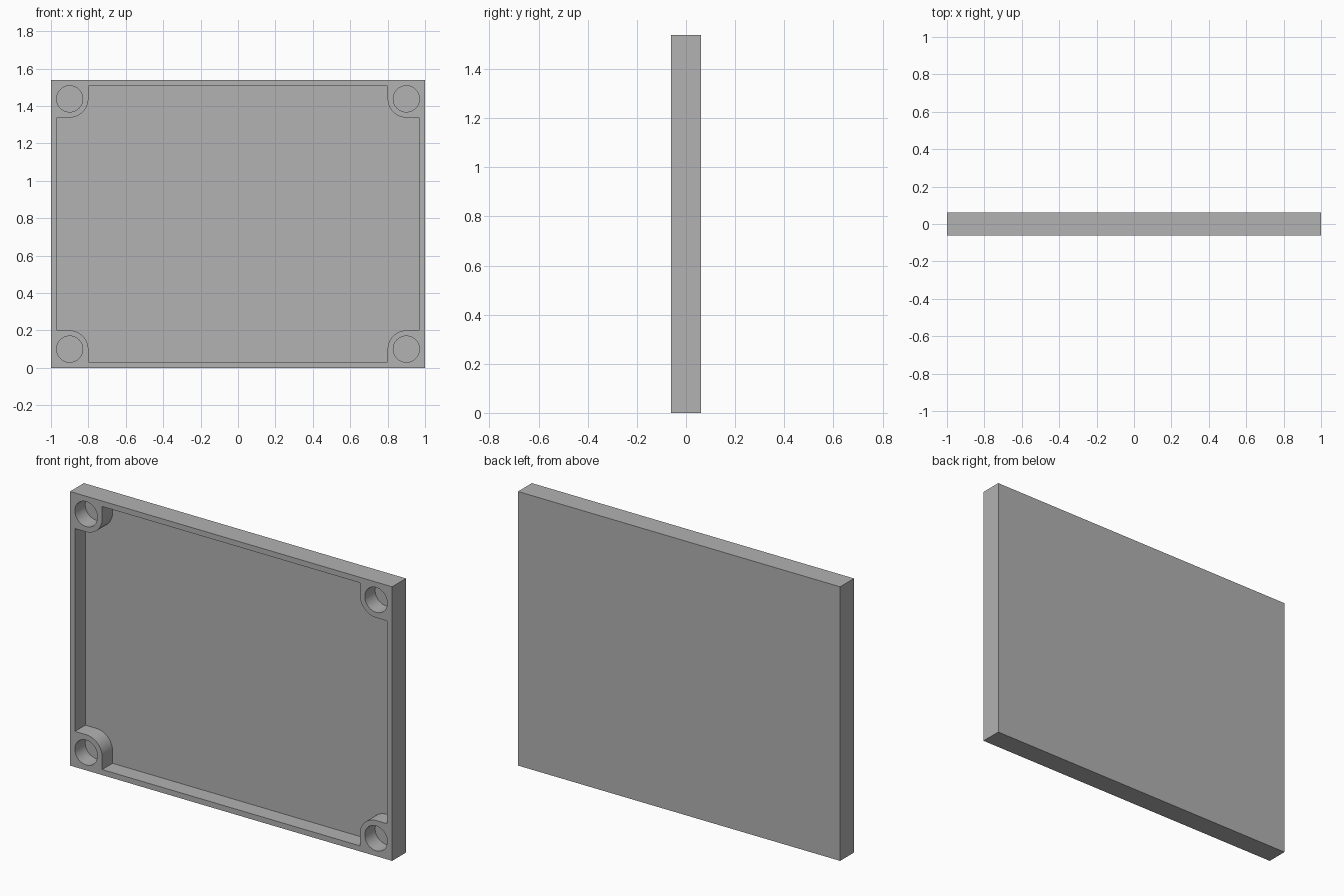
import bpy
import bmesh
import math

cube = bpy.data.objects.get("Cube")
if cube:
    bpy.data.objects.remove(cube, do_unlink=True)

# Overall sizes
W, H, D = 2.0, 1.538, 0.123
WALL = 0.031            # rim and back panel thickness
INSET = 0.1             # hole centre to outer edge
BOSS_R, HOLE_R = 0.1, 0.07
FRONT, FLOOR = -D / 2, D / 2 - WALL

grey = bpy.data.materials.new("light grey")
grey.use_nodes = True
colour = (0.445, 0.445, 0.445, 1)
grey.diffuse_color = colour
grey.node_tree.nodes["Principled BSDF"].inputs["Base Color"].default_value = colour


def prism(name, outline, y0, y1):
    """Solid made by extruding an (x, z) outline from y0 to y1."""
    bm = bmesh.new()
    face = bm.faces.new([bm.verts.new((x, y0, z + H / 2)) for x, z in outline])
    out = bmesh.ops.extrude_face_region(bm, geom=[face])
    verts = [v for v in out["geom"] if isinstance(v, bmesh.types.BMVert)]
    bmesh.ops.translate(bm, verts=verts, vec=(0, y1 - y0, 0))
    bmesh.ops.recalc_face_normals(bm, faces=bm.faces)
    mesh = bpy.data.meshes.new(name)
    bm.to_mesh(mesh)
    bm.free()
    mesh.materials.append(grey)
    obj = bpy.data.objects.new(name, mesh)
    bpy.context.collection.objects.link(obj)
    return obj


def arc(cx, cz, r, start, end, steps):
    angles = [start + (end - start) * i / steps for i in range(steps + 1)]
    return [(cx + r * math.cos(a), cz + r * math.sin(a)) for a in angles]


# Pocket outline: a rectangle notched by a rounded boss at each corner
cx, cz = W / 2 - INSET, H / 2 - INSET
corner = [(W / 2 - WALL, cz - BOSS_R)]
corner += arc(cx, cz, BOSS_R, 1.5 * math.pi, math.pi, 12)
corner += [(cx - BOSS_R, H / 2 - WALL)]
signs = [(1, 1), (-1, 1), (-1, -1), (1, -1)]
pocket = []
for sx, sz in signs:
    points = [(x * sx, z * sz) for x, z in corner]
    pocket += points if sx * sz > 0 else points[::-1]

# Solid slab
slab = [(sx * W / 2, sz * H / 2) for sx, sz in signs]
panel = prism("cover_panel", slab, FRONT, D / 2)

# Cut the pocket and the blind screw holes from the front
cutters = [prism("pocket_cutter", pocket, FRONT - 0.1, FLOOR)]
for sx, sz in signs:
    circle = arc(sx * cx, sz * cz, HOLE_R, 0, 2 * math.pi, 48)[:-1]
    cutters.append(prism("hole_cutter", circle, FRONT - 0.1, FLOOR))

bpy.ops.object.select_all(action="DESELECT")
bpy.context.view_layer.objects.active = panel
panel.select_set(True)
for cutter in cutters:
    cutter.hide_render = True
    mod = panel.modifiers.new("cut", "BOOLEAN")
    mod.operation = "DIFFERENCE"
    mod.solver = "EXACT"
    mod.object = cutter
    bpy.ops.object.modifier_apply(modifier=mod.name)
    bpy.data.objects.remove(cutter, do_unlink=True)

bpy.ops.object.shade_smooth_by_angle(angle=math.radians(30))
